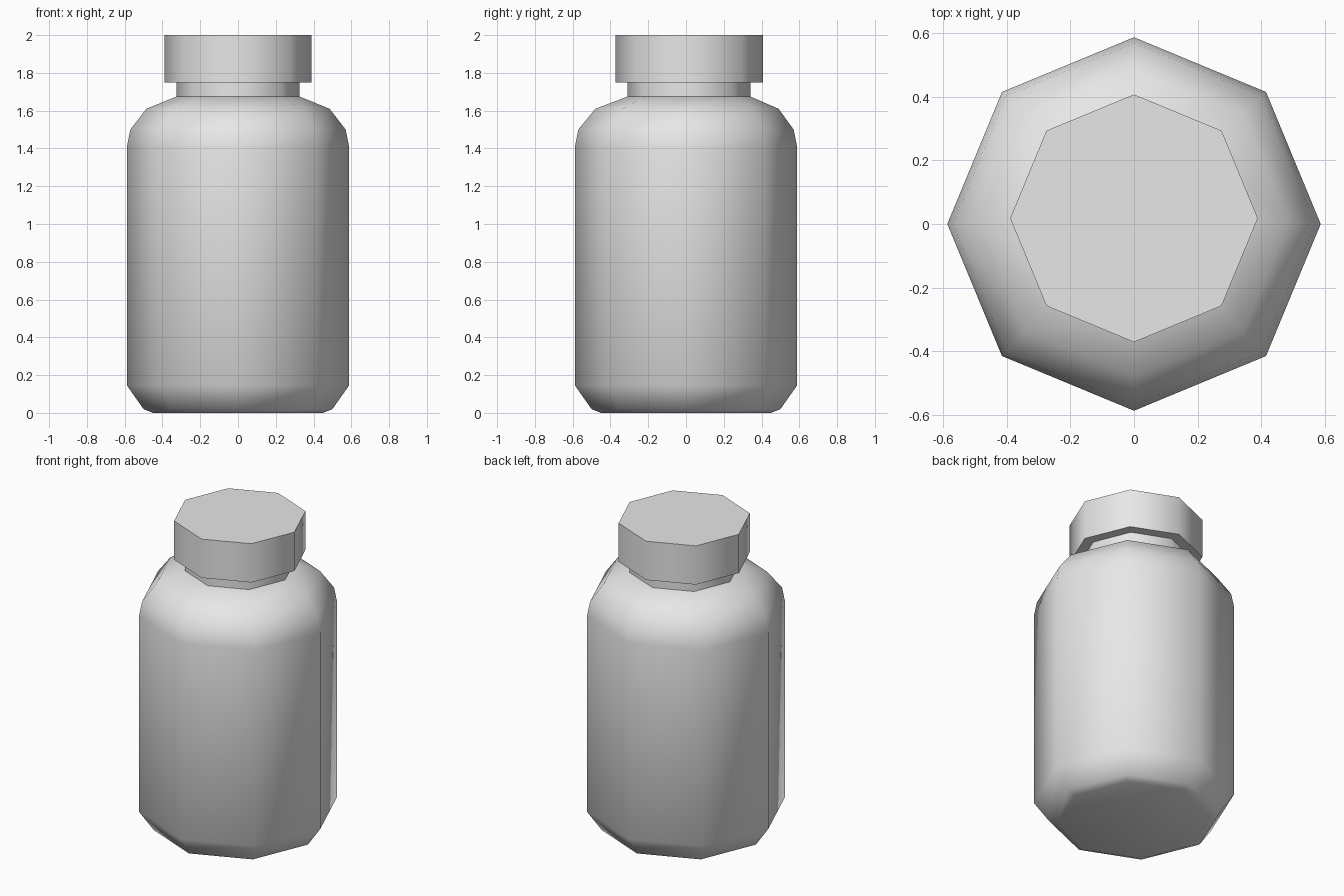
import bpy, bmesh, math

cube = bpy.data.objects.get("Cube")
if cube:
    bpy.data.objects.remove(cube, do_unlink=True)

SIDES = 8

grey = bpy.data.materials.new("plain_grey")
grey.use_nodes = True
colour = (0.8, 0.8, 0.8, 1)
grey.diffuse_color = colour
grey.node_tree.nodes["Principled BSDF"].inputs["Base Color"].default_value = colour


def lathe(name, profile):
    """Closed eight-sided solid from (radius, height, y shift) rings."""
    bm = bmesh.new()
    rings = []
    for radius, z, shift in profile:
        angles = [math.tau * i / SIDES for i in range(SIDES)]
        rings.append([bm.verts.new((radius * math.cos(a),
                                    radius * math.sin(a) + shift, z))
                      for a in angles])
    for low, high in zip(rings, rings[1:]):
        for i in range(SIDES):
            j = (i + 1) % SIDES
            bm.faces.new((low[i], low[j], high[j], high[i]))
    bm.faces.new(rings[0][::-1])
    bm.faces.new(rings[-1])
    mesh = bpy.data.meshes.new(name)
    bm.to_mesh(mesh)
    bm.free()
    mesh.materials.append(grey)
    obj = bpy.data.objects.new(name, mesh)
    bpy.context.collection.objects.link(obj)
    bpy.ops.object.select_all(action='DESELECT')
    obj.select_set(True)
    bpy.context.view_layer.objects.active = obj
    bpy.ops.object.shade_smooth_by_angle(angle=math.radians(60))
    return obj


# Rounded bottle body with chamfered base and shoulder
lathe("bottle_body", [(0.45, 0, 0), (0.50, 0.02, 0), (0.588, 0.145, 0),
                      (0.588, 1.41, 0), (0.57, 1.50, 0),
                      (0.485, 1.61, 0.005), (0.325, 1.675, 0.016)])

# Narrow neck, running up into the cap
lathe("bottle_neck", [(0.325, 1.66, 0.016), (0.325, 1.78, 0.016)])

# Wide lid
lathe("cap", [(0.39, 1.75, 0.018), (0.39, 2.0, 0.018)])
